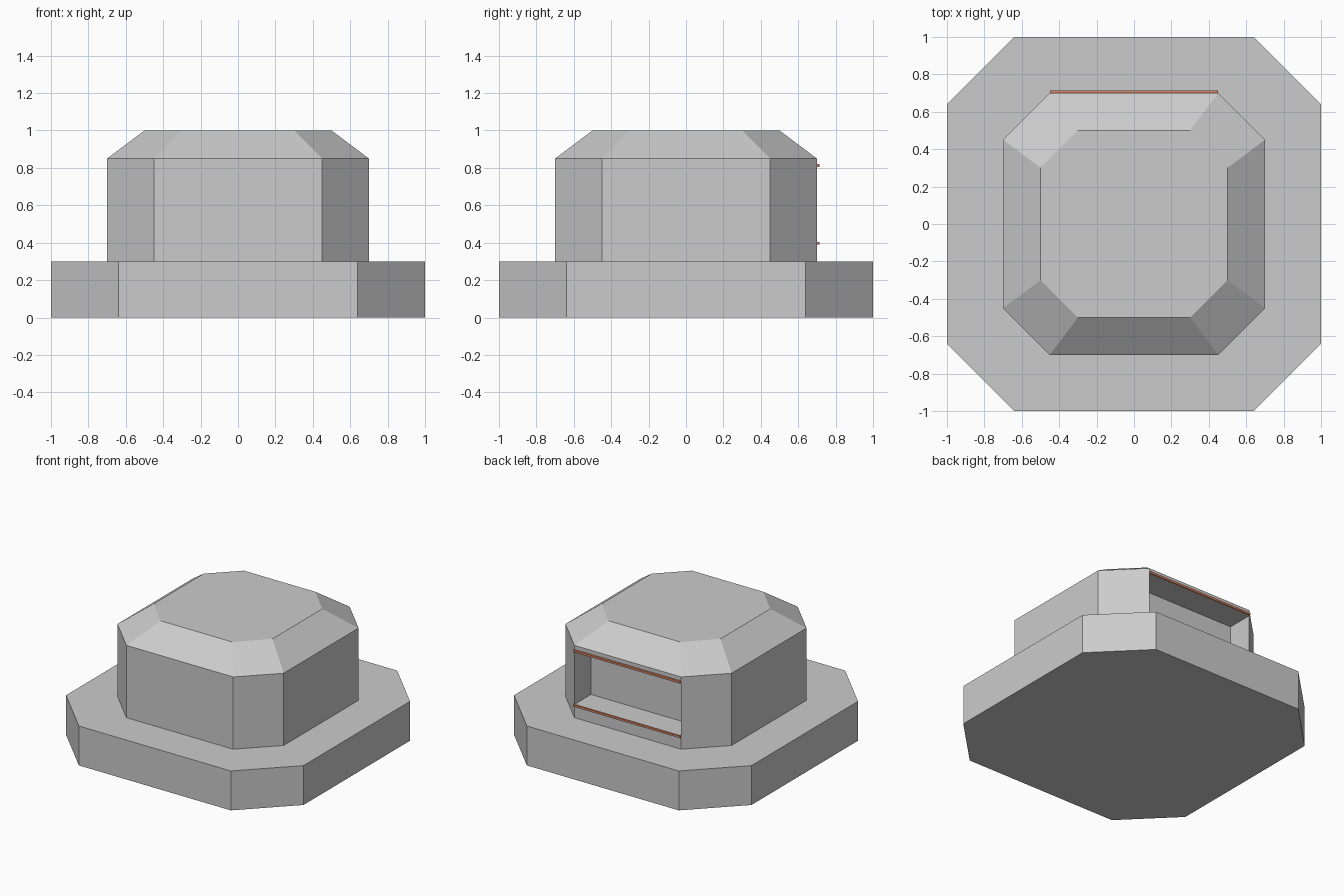
import bpy
import bmesh

if "Cube" in bpy.data.objects:
    bpy.data.objects.remove(bpy.data.objects["Cube"])


def octagon(r, c, z):
    """Chamfered square: half width r, straight edges ending at +-c."""
    return [(c, -r, z), (r, -c, z), (r, c, z), (c, r, z),
            (-c, r, z), (-r, c, z), (-r, -c, z), (-c, -r, z)]


def loft(sections, closed=False):
    """Skin octagonal sections; cap the ends, or join last to first."""
    bm = bmesh.new()
    rings = [[bm.verts.new(p) for p in octagon(*s)] for s in sections]
    pairs = list(zip(rings, rings[1:]))
    if closed:
        pairs.append((rings[-1], rings[0]))
    else:
        bm.faces.new(rings[0][::-1])
        bm.faces.new(rings[-1])
    for low, high in pairs:
        for i in range(8):
            j = (i + 1) % 8
            bm.faces.new((low[i], low[j], high[j], high[i]))
    return bm


def finish(bm, name, material=None):
    bmesh.ops.recalc_face_normals(bm, faces=bm.faces[:])
    mesh = bpy.data.meshes.new(name)
    bm.to_mesh(mesh)
    bm.free()
    obj = bpy.data.objects.new(name, mesh)
    bpy.context.collection.objects.link(obj)
    if material:
        mesh.materials.append(material)
    return obj


RECESS_LOW, RECESS_HIGH, RECESS_DEPTH = 0.40, 0.805, 0.2

# Plinth: octagonal collar around the body
finish(loft([(1, 0.64, 0), (1, 0.64, 0.3), (0.7, 0.45, 0.3), (0.7, 0.45, 0)],
            closed=True), "plinth")

# Body with sloped roof, and a recess pushed into the back wall
body = loft([(0.7, 0.45, 0), (0.7, 0.45, RECESS_LOW), (0.7, 0.45, RECESS_HIGH),
             (0.7, 0.45, 0.85), (0.5, 0.3, 1.0)])
window = [f for f in body.faces
          if f.calc_center_median().y > 0.69
          and RECESS_LOW < f.calc_center_median().z < RECESS_HIGH]
pane = bmesh.ops.extrude_discrete_faces(body, faces=window)["faces"][0]
bmesh.ops.translate(body, verts=pane.verts[:], vec=(0, -RECESS_DEPTH, 0))
finish(body, "body")

# Thin coloured strips along the recess edges
orange = bpy.data.materials.new("strip_orange")
orange.diffuse_color = (0.7, 0.25, 0.14, 1)
orange.use_nodes = True
orange.node_tree.nodes["Principled BSDF"].inputs["Base Color"].default_value = orange.diffuse_color
for name, z in (("lower_strip", 0.397), ("upper_strip", 0.812)):
    bm = bmesh.new()
    bmesh.ops.create_cube(bm, size=1)
    bmesh.ops.scale(bm, verts=bm.verts[:], vec=(0.9, 0.015, 0.015))
    bmesh.ops.translate(bm, verts=bm.verts[:], vec=(0, 0.7075, z))
    finish(bm, name, orange)
